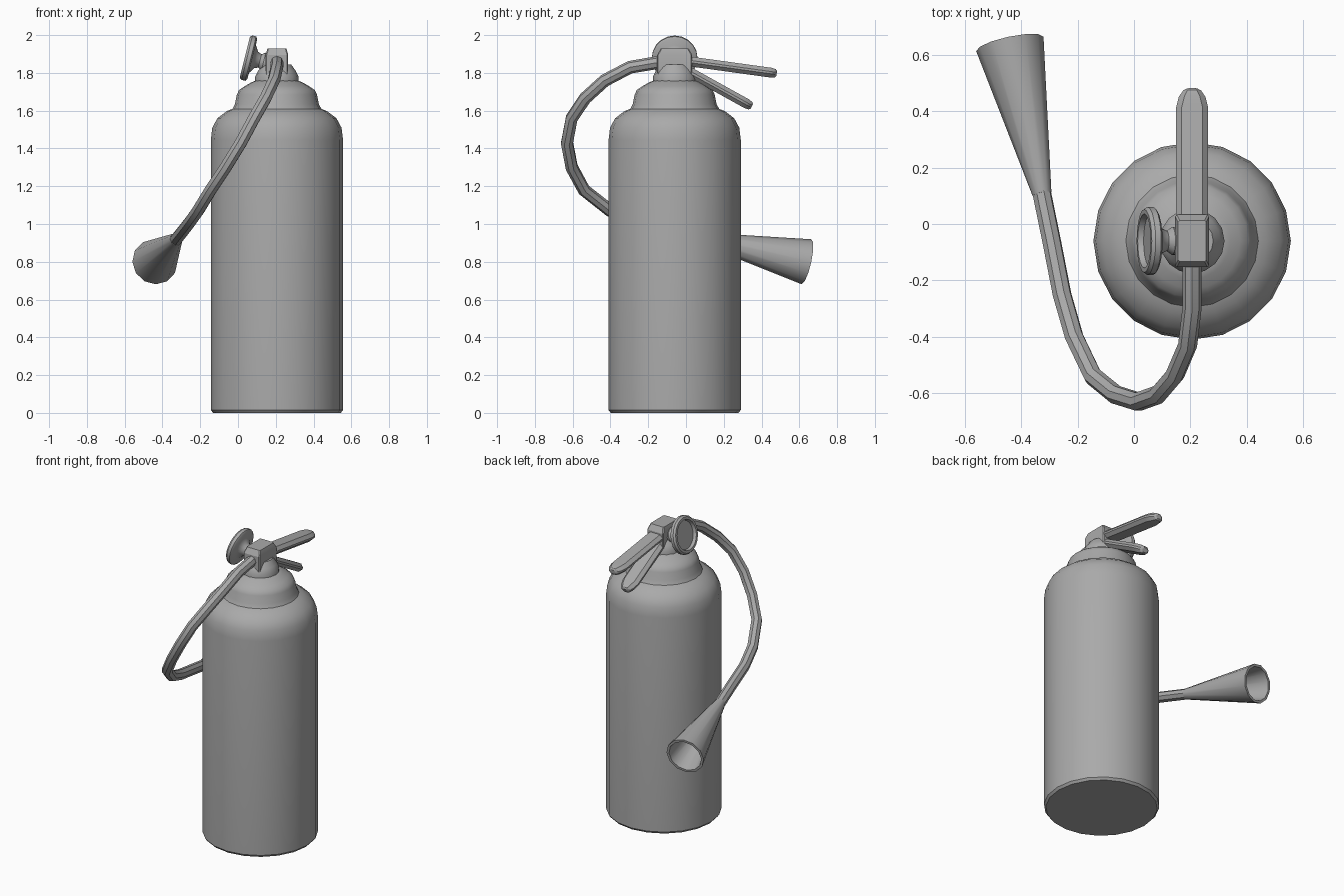
import bpy, bmesh
from math import sin, cos, tau
from mathutils import Vector, Matrix

if "Cube" in bpy.data.objects:
    bpy.data.objects.remove(bpy.data.objects["Cube"])

grey = bpy.data.materials.new("plain grey")
grey.use_nodes = True
colour = (0.4, 0.4, 0.4, 1)
grey.diffuse_color = colour
grey.node_tree.nodes["Principled BSDF"].inputs["Base Color"].default_value = colour

CX, CY = 0.206, -0.06  # axis of the tank


def finish(obj, angle=0.6):
    obj.data.materials.append(grey)
    bpy.ops.object.select_all(action='DESELECT')
    bpy.context.view_layer.objects.active = obj
    obj.select_set(True)
    bpy.ops.object.shade_smooth_by_angle(angle=angle)


def frame(origin, direction):
    turn = Vector(direction).to_track_quat('Z', 'Y').to_matrix().to_4x4()
    return Matrix.Translation(origin) @ turn


def loft(name, rings, matrix, angle=0.6):
    """Skin a list of matching rings and cap both ends."""
    bm = bmesh.new()
    loops = [[bm.verts.new(matrix @ Vector(p)) for p in ring] for ring in rings]
    n = len(loops[0])
    for a, b in zip(loops, loops[1:]):
        for i in range(n):
            j = (i + 1) % n
            bm.faces.new((a[i], a[j], b[j], b[i]))
    bm.faces.new(loops[0][::-1])
    bm.faces.new(loops[-1])
    bmesh.ops.recalc_face_normals(bm, faces=bm.faces)
    mesh = bpy.data.meshes.new(name)
    bm.to_mesh(mesh)
    bm.free()
    obj = bpy.data.objects.new(name, mesh)
    bpy.context.collection.objects.link(obj)
    finish(obj, angle)


def lathe(name, profile, sides, matrix, angle=0.6):
    rings = [[(r * cos(tau * i / sides), r * sin(tau * i / sides), z)
              for i in range(sides)] for r, z in profile]
    loft(name, rings, matrix, angle)


def octagon(w, h, z, c):
    """Rectangle of half sizes w, h with its corners cut by c."""
    quarter = [(w, h - c), (w - c, h)]
    pts = quarter + [(-x, y) for x, y in quarter[::-1]]
    return [(x, y, z) for x, y in pts + [(-x, -y) for x, y in pts]]


upright = Matrix.Translation((CX, CY, 0))

# Tank with rounded shoulder and stepped collar
lathe("tank", [(0.338, 0), (0.35, 0.015), (0.35, 1.445), (0.342, 1.51),
               (0.315, 1.56), (0.265, 1.598), (0.235, 1.61), (0.222, 1.635),
               (0.212, 1.685), (0.2, 1.71), (0.17, 1.73), (0.135, 1.75),
               (0.11, 1.76)], 20, upright)

# Valve neck and block
lathe("valve_neck", [(0.115, 1.74), (0.115, 1.78), (0.1, 1.81), (0.075, 1.845)],
      16, upright)
loft("valve_block", [octagon(w, h, z, 0.006) for w, h, z in
                     [(0.055, 0.078, 1.75), (0.06, 0.093, 1.79),
                      (0.06, 0.093, 1.895), (0.05, 0.073, 1.93)]],
     upright, 0.3)

# Two grip levers with rounded tips
for name, start, end in [
        ("upper_lever", (CX, 0.01, 1.862), (CX, 0.48, 1.797)),
        ("lower_lever", (CX, 0.0, 1.815), (CX, 0.348, 1.622))]:
    along = Vector(end) - Vector(start)
    length = along.length
    loft(name, [octagon(w, h, length - back, c) for w, h, back, c in
                [(0.057, 0.026, length, 0.02), (0.057, 0.026, 0.07, 0.02),
                 (0.047, 0.026, 0.03, 0.02), (0.032, 0.022, 0.008, 0.016),
                 (0.018, 0.014, 0, 0.01)]],
         frame(start, along), 0.5)

# Pressure gauge with flared stem and recessed dial
lathe("pressure_gauge", [(0.05, 0), (0.05, 0.04), (0.036, 0.06), (0.045, 0.08),
                         (0.075, 0.1), (0.11, 0.102), (0.121, 0.11),
                         (0.121, 0.13), (0.112, 0.142), (0.096, 0.142),
                         (0.09, 0.122)], 20,
      frame((0.174, CY, 1.849), (-0.97, 0, 0.24)))

# Hose sweeping round the front to the side
path = [(0.206, -0.12, 1.86), (0.206, -0.296, 1.83), (0.19, -0.43, 1.76),
        (0.145, -0.535, 1.665), (0.085, -0.605, 1.56), (0.015, -0.63, 1.43),
        (-0.065, -0.605, 1.3), (-0.145, -0.54, 1.18), (-0.212, -0.4, 1.07),
        (-0.255, -0.25, 1.01), (-0.29, -0.07, 0.965), (-0.326, 0.106, 0.92),
        (-0.338, 0.16, 0.908)]
curve = bpy.data.curves.new("hose", 'CURVE')
curve.dimensions = '3D'
curve.bevel_depth = 0.034
curve.bevel_resolution = 2
curve.use_fill_caps = True
spline = curve.splines.new('POLY')
spline.points.add(len(path) - 1)
for point, co in zip(spline.points, path):
    point.co = (*co, 1)
hose = bpy.data.objects.new("hose", curve)
bpy.context.collection.objects.link(hose)
bpy.ops.object.select_all(action='DESELECT')
bpy.context.view_layer.objects.active = hose
hose.select_set(True)
bpy.ops.object.convert(target='MESH')
finish(bpy.context.view_layer.objects.active)

# Hollow discharge horn
horn_start, horn_end = Vector((-0.326, 0.106, 0.92)), Vector((-0.44, 0.638, 0.8))
axis = horn_end - horn_start
size = axis.length
lathe("horn", [(0.034, 0), (0.122, size), (0.106, size), (0.035, 0.1)], 12,
      frame(horn_start, axis))
